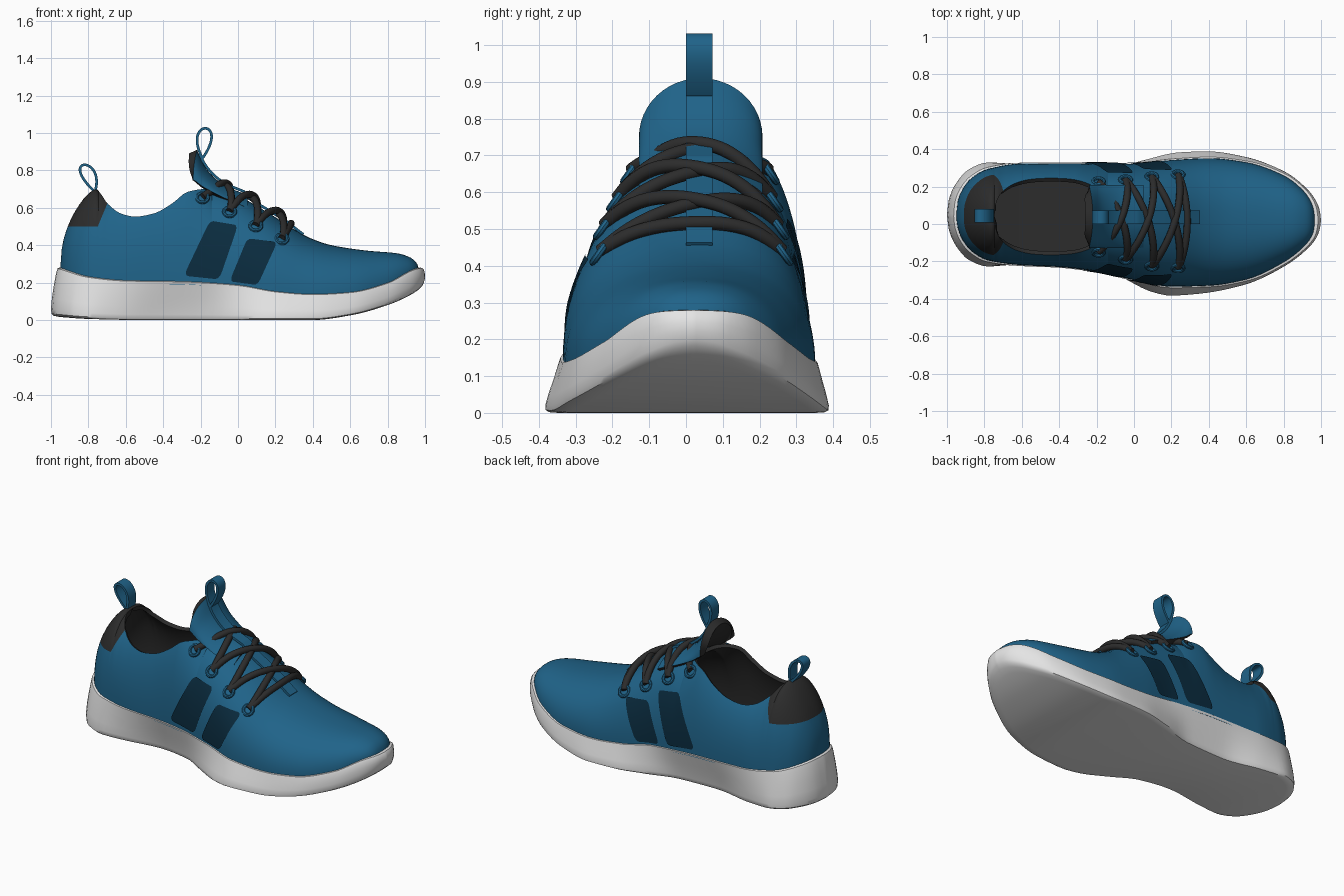
import bpy, bmesh, math
from mathutils import Vector

if "Cube" in bpy.data.objects:
    bpy.data.objects.remove(bpy.data.objects["Cube"])


def mat(name, rgb):
    m = bpy.data.materials.new(name)
    m.diffuse_color = (*rgb, 1)
    m.use_nodes = True
    m.node_tree.nodes["Principled BSDF"].inputs["Base Color"].default_value = m.diffuse_color
    return m


BLUE = mat("blue_knit", (0.014, 0.125, 0.25))
NAVY = mat("navy_panel", (0.003, 0.024, 0.048))
BLACK = mat("black_lining", (0.025, 0.025, 0.025))
WHITE = mat("white_foam", (0.78, 0.78, 0.78))


def curve(*p):
    """Smooth monotone interpolation through (x, value) pairs."""
    d = [(b[1] - a[1]) / (b[0] - a[0]) for a, b in zip(p, p[1:])]
    m = [d[0]] + [0 if a * b <= 0 else 2 * a * b / (a + b) for a, b in zip(d, d[1:])] + [d[-1]]

    def f(x):
        x = min(max(x, p[0][0]), p[-1][0])
        i = next((k for k in range(len(d)) if x <= p[k + 1][0]), len(d) - 1)
        h = p[i + 1][0] - p[i][0]
        t = (x - p[i][0]) / h
        return (p[i][1] * (1 + 2 * t) * (1 - t) ** 2 + h * m[i] * t * (1 - t) ** 2
                + p[i + 1][1] * t * t * (3 - 2 * t) + h * m[i + 1] * t * t * (t - 1))
    return f


# profiles along the shoe: upper outline, sole outline, heights
up_p = curve((-.95, .04), (-.945, .11), (-.92, .18), (-.87, .245), (-.78, .295), (-.6, .323), (-.2, .325), (0, .322),
             (.2, .342), (.4, .352), (.6, .33), (.8, .26), (.9, .185), (.95, .115), (.964, .07), (.97, .02))
up_n = curve((-.95, .04), (-.945, -.01), (-.92, -.08), (-.87, -.145), (-.78, -.195), (-.6, -.22), (-.4, -.23),
             (-.2, -.255), (0, -.3), (.2, -.335), (.4, -.33), (.6, -.297), (.8, -.205), (.9, -.13), (.95, -.07),
             (.964, -.03), (.97, .02))
so_p = curve((-1, .05), (-.99, .13), (-.95, .22), (-.88, .295), (-.78, .33), (-.65, .32), (-.4, .275), (-.15, .285),
             (.05, .34), (.25, .385), (.4, .39), (.6, .36), (.8, .285), (.93, .18), (.975, .115), (.993, .07), (1, .02))
so_n = curve((-1, .05), (-.99, -.03), (-.95, -.12), (-.88, -.195), (-.78, -.228), (-.65, -.215), (-.4, -.18),
             (-.2, -.21), (-.05, -.29), (.1, -.365), (.2, -.385), (.35, -.375), (.6, -.325), (.8, -.23), (.93, -.13),
             (.975, -.07), (.993, -.025), (1, .02))
sole_lo = curve((-1, .02), (-.8, .006), (-.5, 0), (.4, 0), (.6, .025), (.8, .08), (.95, .15), (1, .19))
sole_hi = curve((-1, .3), (-.95, .28), (-.8, .235), (-.6, .215), (-.3, .21), (0, .19), (.2, .155), (.4, .14),
                (.6, .15), (.8, .2), (.95, .275), (1, .285))
crest = curve((-.95, .26), (-.945, .36), (-.93, .44), (-.9, .525), (-.85, .615), (-.8, .675), (-.76, .70), (-.73, .67),
              (-.7, .625), (-.62, .567), (-.55, .553), (-.45, .57), (-.35, .625), (-.27, .685), (-.18, .70),
              (-.1, .695), (0, .665), (.1, .61), (.2, .55), (.3, .485), (.37, .445), (.5, .4), (.7, .37), (.85, .357),
              (.92, .335), (.955, .305), (.97, .265))
ridge = curve((-1, .04), (.3, .04), (.97, .02))
REAR, FRONT, N = -.745, -.14, 2.3


def base(x):
    return sole_hi(x) - .02


def opening(x):
    d = abs(x - (REAR + FRONT) / 2) / ((FRONT - REAR) / 2)
    return .205 * (1 - d ** 2.6) ** (1 / 2.6) if d < 1 else 0


def width(x, s):
    """Half width on side s, and how open the section is."""
    w = abs((up_p if s > 0 else up_n)(x) - ridge(x))
    return w, (opening(x) / w) ** N if w > .01 else 0


def side_y(x, z, s):
    """y of the upper's surface at x, z on side s."""
    f = min(max((z - base(x)) / (crest(x) - base(x)), 0), 1)
    w, k = width(x, s)
    return ridge(x) + s * w * (1 - (1 - k) * f ** N) ** (1 / N)


def top_z(x, y):
    w, k = width(x, 1 if y > ridge(x) else -1)
    r = min(abs(y - ridge(x)) / w, 1)
    return base(x) + (crest(x) - base(x)) * min((1 - r ** N) / (1 - k), 1) ** (1 / N)


def cosine(a, b, n):
    return [a + (b - a) * (1 - math.cos(math.pi * i / n)) / 2 for i in range(n + 1)]


def add_grid(bm, rows):
    g = [[bm.verts.new(c) for c in r] for r in rows]
    for a, b in zip(g, g[1:]):
        for i in range(len(a) - 1):
            bm.faces.new((a[i], a[i + 1], b[i + 1], b[i]))


def finish(ob, angle=40):
    bpy.ops.object.select_all(action='DESELECT')
    ob.select_set(True)
    bpy.context.view_layer.objects.active = ob
    bpy.ops.object.convert(target='MESH')
    bpy.ops.object.shade_smooth_by_angle(angle=math.radians(angle))


def make(name, bm, mats, thick=0, offset=-1, face_up=True):
    bmesh.ops.remove_doubles(bm, verts=bm.verts, dist=1e-4)
    bmesh.ops.recalc_face_normals(bm, faces=bm.faces)
    if face_up and sum(f.normal.z * f.calc_area() for f in bm.faces) < 0:
        bmesh.ops.reverse_faces(bm, faces=bm.faces)
    me = bpy.data.meshes.new(name)
    bm.to_mesh(me)
    bm.free()
    ob = bpy.data.objects.new(name, me)
    bpy.context.collection.objects.link(ob)
    for m in mats:
        me.materials.append(m)
    if thick:
        mod = ob.modifiers.new("thickness", 'SOLIDIFY')
        mod.thickness, mod.offset = thick, offset
        if len(mats) > 1:
            mod.material_offset = mod.material_offset_rim = 1
    finish(ob)


# sole: stacked outlines (blend to top outline, scale, x start, x end, height)
bm = bmesh.new()
S = cosine(0, 1, 70)
rings = []
for m, k, xa, xb, h in ((0, .9, -.95, .93, 0), (0, .965, -.985, .965, .012), (0, .992, -.997, .985, .05),
                        (.05, 1, -1, .993, .14), (.25, 1, -.995, 1, .35), (.55, 1, -.985, 1, .6),
                        (.85, 1, -.972, .993, .87), (.97, 1, -.964, .985, .97), (1, 1, -.952, .972, 1)):
    sides = []
    for so, up, s in ((so_p, up_p, .005), (so_n, up_n, -.005)):
        row = []
        for t in S:
            x, X, U = xa + (xb - xa) * t, -1 + 2 * t, -.95 + 1.92 * t
            mid = (so_p(X) + so_n(X)) / 2
            tip = min(1, 12 * t, 12 * (1 - t)) * (1 if m < 1 else -1)
            y = mid + (so(X) - mid) * k
            y += (up(U) + s * tip - y) * m
            row.append((x, y, sole_lo(x) + (sole_hi(x) - sole_lo(x)) * h))
        sides.append(row)
    rings.append(sides)
for q in (0, 1):
    add_grid(bm, [r[q] for r in rings])
add_grid(bm, rings[0])
add_grid(bm, rings[-1])
make("sole", bm, [WHITE], face_up=False)

# upper: cross-sections along x, open at the collar
xs = cosine(-.95, REAR, 16) + cosine(REAR, FRONT, 36)[1:] + cosine(FRONT, .97, 46)[1:]
bm = bmesh.new()
for s in (1, -1):
    rows = []
    for x in xs:
        w, k = width(x, s)
        row = []
        for i in range(21):
            q = math.sin(math.pi / 2 * i / 20) ** 2 if i < 20 else 1
            row.append((x, ridge(x) + s * w * max(1 - (1 - k) * q, 0) ** (1 / N),
                        base(x) + (crest(x) - base(x)) * q ** (1 / N)))
        rows.append(row)
    add_grid(bm, rows)
bmesh.ops.remove_doubles(bm, verts=bm.verts, dist=1e-4)
# heel patch cut into the upper
slant = Vector((.12, 0, -.05)).normalized()
for co, no in ((Vector((-.75, 0, .5)), Vector((0, 0, 1))), (Vector((-.75, 0, .5)), slant)):
    fs = [f for f in bm.faces if f.calc_center_median().x < -.6]
    geom = fs + list({e for f in fs for e in f.edges}) + list({v for f in fs for v in f.verts})
    bmesh.ops.bisect_plane(bm, geom=geom, plane_co=co, plane_no=no, dist=1e-5)
for f in bm.faces:
    c = f.calc_center_median()
    if c.z > .5 and (c - Vector((-.75, c.y, .5))).dot(slant) < 0:
        f.material_index = 1
make("upper", bm, [BLUE, BLACK], .022)

# insole
bm = bmesh.new()
ins = [x for x in xs if -.92 < x < .9]
add_grid(bm, [[(x, up(x) - s * .02, base(x) + .035) for x in ins] for s, up in ((1, up_p), (-1, up_n))])
make("insole", bm, [BLACK])

# tongue with dark back and rim
px = curve((0, .05), (.35, -.08), (.7, -.17), (1, -.22))
pz = curve((0, .668), (.35, .725), (.7, .81), (1, .91))
bm = bmesh.new()
arc = [math.sin(math.pi * (j / 24 - .5)) for j in range(25)]
add_grid(bm, [[(px(t) - .02 * u * u * t, .04 + .168 * u,
                pz(t) - .07 * u * u * (1 - t) - .16 * t * t * (1 - math.sqrt(max(1 - u * u, 0))))
               for u in arc] for t in [i / 16 for i in range(17)]])
make("tongue", bm, [BLUE, BLACK], .045)


# straps and pull loops
def strap(name, pts, y):
    bm = bmesh.new()
    add_grid(bm, [[(x, y - .036, z), (x, y + .036, z)] for x, z in pts])
    make(name, bm, [BLUE], .014, 0)


def teardrop(x, z, h, lean):
    return [(x + lean * (1 - math.cos(a)) / 2 + .05 * math.sin(a) * math.sin(a / 2), z + h * (1 - math.cos(a)) / 2)
            for a in [2 * math.pi * i / 40 for i in range(41)]]


strap("heel_pull_loop", teardrop(-.765, .685, .145, -.055), .045)
strap("tongue_pull_loop", teardrop(-.19, .865, .16, .015), .036)
strap("tongue_strap", [(.35 - .02 * i, crest(.35 - .02 * i) + min(.003 + .003 * i, .015)) for i in range(15)]
      + [(px(t), pz(t) + .012) for t in [.05 + .05 * i for i in range(18)]], .036)

# side panels, laid on the upper (corners as x, z)
for n, (a, b, c, d) in enumerate((((-.29, .235), (-.1, .215), (.0, .505), (-.15, .53)),
                                  ((-.045, .205), (.105, .185), (.21, .415), (.05, .435)))):
    for s, label in ((1, "left"), (-1, "right")):
        rows = []
        for t in cosine(0, 1, 16):
            k = max(abs(2 * t - 1) - .75, 0) / .25
            shrink = 1 - .25 * (1 - math.sqrt(max(1 - k * k, 0)))
            row = []
            for i in range(13):
                u = .5 + (i / 12 - .5) * shrink
                x, z = [(a[j] * (1 - u) + b[j] * u) * (1 - t) + (d[j] * (1 - u) + c[j] * u) * t for j in (0, 1)]
                row.append((x, side_y(x, z, s) + s * .006, z + .002))
            rows.append(row)
        bm = bmesh.new()
        add_grid(bm, rows)
        make(f"{label}_side_panel_{n + 1}", bm, [NAVY])

# eyelets
holes = {}
for i, (x, z) in enumerate(((-.19, .65), (-.045, .575), (.095, .50), (.235, .43))):
    for s in (1, -1):
        y = side_y(x, z, s)
        holes[i, s] = (x, y)
        bpy.ops.mesh.primitive_torus_add(major_segments=24, minor_segments=8, major_radius=.03, minor_radius=.01,
                                         location=(x, y + s * .004, z + .004), rotation=(-s * .95, 0, 0))
        ob = bpy.context.object
        ob.name = f"eyelet_{i + 1}_{'left' if s > 0 else 'right'}"
        ob.data.materials.append(BLUE)
        finish(ob)


# laces: criss-cross strands following the upper, plus a front bar
def lace(name, p, q, lift, bow):
    cu = bpy.data.curves.new(name, 'CURVE')
    cu.dimensions, cu.bevel_depth, cu.bevel_resolution, cu.use_fill_caps = '3D', .019, 3, True
    sp = cu.splines.new('POLY')
    sp.points.add(24)
    for i, pt in enumerate(sp.points):
        t = i / 24
        b = math.sin(math.pi * t)
        x, y = p[0] + (q[0] - p[0]) * t + bow * b ** .7, p[1] + (q[1] - p[1]) * t
        pt.co = (x, y, top_z(x, y) + .01 + lift * b, 1)
    ob = bpy.data.objects.new(name, cu)
    bpy.context.collection.objects.link(ob)
    cu.materials.append(BLACK)
    finish(ob)


for i in range(3):
    for s in (1, -1):
        lace(f"lace_{i + 1}_{'left' if s > 0 else 'right'}", holes[i, s], holes[i + 1, -s],
             .02 if s > 0 else .035, .055)
lace("lace_front_bar", holes[3, 1], holes[3, -1], .012, .05)
